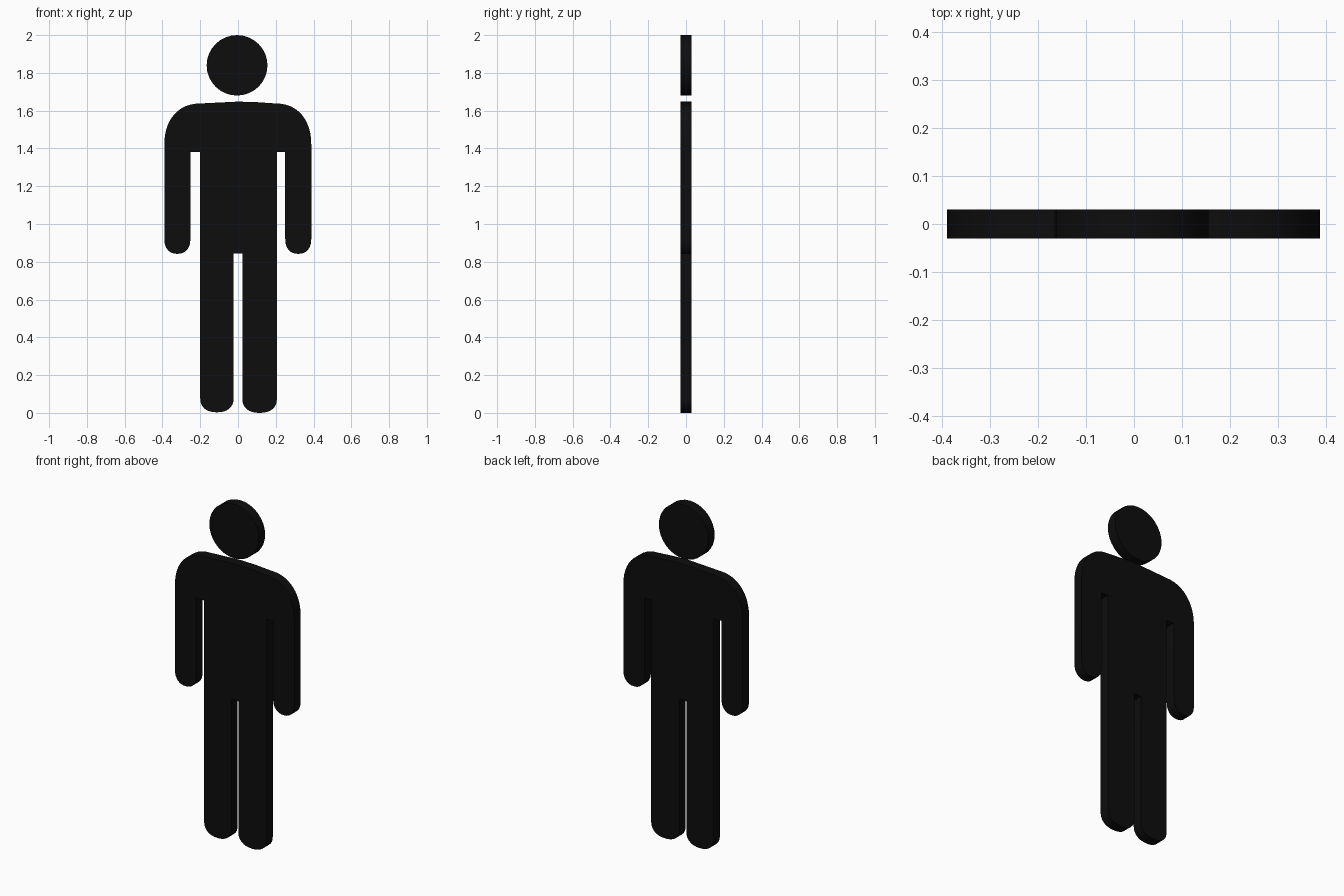
import bpy, bmesh
from math import cos, sin, radians, copysign

if "Cube" in bpy.data.objects:
    bpy.data.objects.remove(bpy.data.objects["Cube"])

HALF = 0.03  # half thickness of the flat figure

black = bpy.data.materials.new("black")
black.diffuse_color = (0.004, 0.004, 0.004, 1)
black.use_nodes = True
black.node_tree.nodes["Principled BSDF"].inputs["Base Color"].default_value = black.diffuse_color


def arc(cx, cz, rx, rz, a0, a1, n=12, power=2.0):
    """Points on a (super)ellipse arc, angles in degrees."""
    pts = []
    for i in range(n + 1):
        a = radians(a0 + (a1 - a0) * i / n)
        c, s = cos(a), sin(a)
        pts.append((cx + rx * copysign(abs(c) ** (2 / power), c),
                    cz + rz * copysign(abs(s) ** (2 / power), s)))
    return pts


def limb_end(x0, x1, z, depth):
    """Rounded lower end of a limb, from x0 to x1."""
    return arc((x0 + x1) / 2, z + depth, (x1 - x0) / 2, depth, 180, 360, 16, 2.3)


def plate(name, outline):
    """Extrude a front outline into a flat plate."""
    bm = bmesh.new()
    face = bm.faces.new([bm.verts.new((x, -HALF, z)) for x, z in outline])
    ext = bmesh.ops.extrude_face_region(bm, geom=[face], use_keep_orig=True)
    verts = [g for g in ext["geom"] if isinstance(g, bmesh.types.BMVert)]
    bmesh.ops.translate(bm, verts=verts, vec=(0, 2 * HALF, 0))
    bmesh.ops.recalc_face_normals(bm, faces=bm.faces[:])
    mesh = bpy.data.meshes.new(name)
    bm.to_mesh(mesh)
    bm.free()
    mesh.materials.append(black)
    obj = bpy.data.objects.new(name, mesh)
    bpy.context.collection.objects.link(obj)
    bpy.ops.object.select_all(action='DESELECT')
    obj.select_set(True)
    bpy.context.view_layer.objects.active = obj
    bpy.ops.object.shade_smooth_by_angle(angle=radians(30))
    return obj


# Head disc
plate("head", arc(-0.005, 1.84, 0.161, 0.16, 0, 348.75, 31))

# Torso, arms and legs as one outline
body = [(-0.2, 1.38)]
body += limb_end(-0.2, -0.023, 0.003, 0.075)          # left leg
body += [(-0.023, 0.845), (0.023, 0.845)]             # crotch
body += limb_end(0.023, 0.206, 0.0, 0.075)            # right leg
body += [(0.206, 1.38), (0.25, 1.38)]                 # right armpit
body += limb_end(0.25, 0.388, 0.842, 0.08)            # right arm
body += arc(0.2, 1.42, 0.188, 0.218, 0, 90, 12, 2.2)  # right shoulder
body += [(0.1, 1.645), (0.0, 1.648), (-0.1, 1.643)]   # neckline
body += arc(-0.2, 1.42, 0.19, 0.218, 90, 180, 12, 2.2)  # left shoulder
body += limb_end(-0.39, -0.252, 0.842, 0.08)          # left arm
body += [(-0.252, 1.38)]                              # left armpit
plate("body", body)
